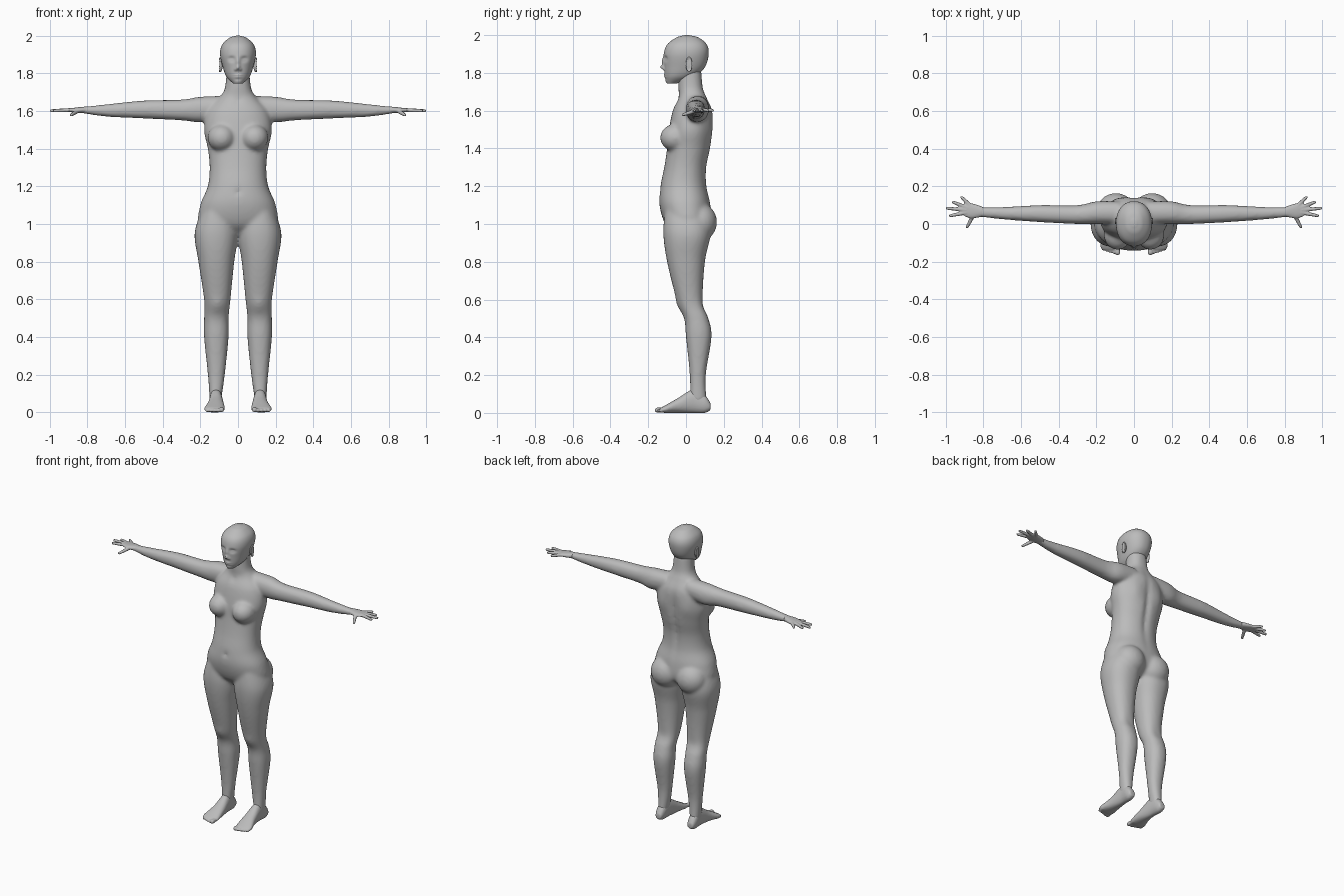
import bpy, bmesh, math
from mathutils import Vector

if "Cube" in bpy.data.objects:
    bpy.data.objects.remove(bpy.data.objects["Cube"], do_unlink=True)

grey = bpy.data.materials.new("plain_grey")
grey.use_nodes = True
grey.diffuse_color = (0.5, 0.5, 0.5, 1)
shader = next(node for node in grey.node_tree.nodes if node.type == "BSDF_PRINCIPLED")
shader.inputs["Base Color"].default_value = grey.diffuse_color

FRONT, BACK = -1, 1
SIDES = {"left": 1, "right": -1}


def spline_rows(rows, steps):
    """Smoothly interpolated copies of the cross-section rows."""
    vectors = [Vector(row) for row in rows]
    padded = [vectors[0]] + vectors + [vectors[-1]]
    result = []
    for first in range(len(vectors) - 1):
        before, start, end, after = padded[first:first + 4]
        for step in range(steps):
            t = step / steps
            leave, arrive = (end - before) / 2, (after - start) / 2
            ease = t * t * (3 - 2 * t)
            result.append(start.lerp(end, ease) + leave * t * (1 - t) ** 2 - arrive * t * t * (1 - t))
    return result + [vectors[-1]]


def rounded(low, high, wave, power):
    """Coordinate of a squarish oval between two limits."""
    return (low + high) / 2 + (high - low) / 2 * math.copysign(abs(wave) ** (2 / power), wave)


def loft(bm, rows, axis="z", side=1, power=2.2, segments=48, steps=8, relief=()):
    """Skin rounded sections; a row is position, then low and high of both cross axes."""
    rings = []
    for along, a_low, a_high, b_low, b_high in spline_rows(rows, steps):
        ring = []
        for index in range(segments):
            angle = math.tau * index / segments
            a = rounded(a_low, a_high, math.cos(angle), power)
            b = rounded(b_low, b_high, math.sin(angle), power)
            point = Vector({"x": (along, a, b), "y": (a, along, b), "z": (a, b, along)}[axis])
            # soft relief pushed along y on the front or the back
            for facing, x, z, width, height, push in relief:
                if math.sin(angle) * facing > 0:
                    distance = ((abs(point.x) - x) / width) ** 2 + ((point.z - z) / height) ** 2
                    point.y += push * math.exp(-distance) * min(1, abs(math.sin(angle)) * 2)
            point.x *= side
            ring.append(bm.verts.new(point))
        rings.append(ring)
    for lower, upper in zip(rings, rings[1:]):
        for index in range(segments):
            following = (index + 1) % segments
            bm.faces.new((lower[index], lower[following], upper[following], upper[index]))
    bm.faces.new(rings[0][::-1])
    bm.faces.new(rings[-1])
    return [vert for ring in rings for vert in ring]


def ball(bm, centre, radii, side, detail):
    """An ellipsoid lofted from level rings."""
    rows = []
    for index in range(detail):
        angle = math.pi * (index + 0.5) / detail
        wide, deep = radii[0] * math.sin(angle), radii[1] * math.sin(angle)
        rows.append((centre[2] - radii[2] * math.cos(angle), centre[0] - wide, centre[0] + wide,
                     centre[1] - deep, centre[1] + deep))
    loft(bm, rows, side=side, power=2, segments=detail * 2, steps=1)


def digit(bm, start, end, thick, thin, side):
    """A finger or toe: a tapering tube with a round tip."""
    length = (end - start).length
    outline = [(0, thick), (length / 2, thick * 0.9), (length - thin, thin),
               (length - thin * 0.3, thin * 0.7), (length, thin * 0.1)]
    turn = (end - start).to_track_quat("X", "Z")
    for vert in loft(bm, [(x, -r, r, -r, r) for x, r in outline], "x", power=2, segments=16, steps=4):
        vert.co = start + turn @ vert.co
        vert.co.x *= side


def finish(bm, name, voxel=None, smoothing=0):
    """Make the object; with a voxel size, fuse its pieces into one skin."""
    bmesh.ops.recalc_face_normals(bm, faces=bm.faces[:])
    mesh = bpy.data.meshes.new(name)
    bm.to_mesh(mesh)
    bm.free()
    mesh.materials.append(grey)
    mesh.polygons.foreach_set("use_smooth", [True] * len(mesh.polygons))
    obj = bpy.data.objects.new(name, mesh)
    bpy.context.collection.objects.link(obj)
    if voxel:
        fuse = obj.modifiers.new("fuse", "REMESH")
        fuse.mode = "VOXEL"
        fuse.voxel_size = voxel
        fuse.use_smooth_shade = True
        relax = obj.modifiers.new("relax", "SMOOTH")
        relax.factor = 0.5
        relax.iterations = smoothing


def symmetric(rows):
    """Rows of height, half width, front, back turned into loft rows."""
    return [(z, -half, half, front, back) for z, half, front, back in rows]


# torso and neck
torso = [(.94, .06, -.05, .07), (1, .2, -.11, .13), (1.1, .2, -.14, .13), (1.2, .16, -.135, .11),
         (1.3, .15, -.115, .11), (1.4, .16, -.1, .13), (1.5, .18, -.09, .14), (1.6, .16, -.07, .14),
         (1.67, .1, -.04, .11), (1.72, .07, -.04, .09), (1.82, .06, -.04, .08)]
spine = (BACK, 0, 1.4, .02, .2, -.014)
shoulder_blade = (BACK, .09, 1.5, .04, .06, .008)
navel = (FRONT, 0, 1.17, .012, .014, .012)
collar_hollow = (FRONT, 0, 1.65, .014, .014, .008)

# leg: height, inner, outer, front, back
leg = [(1.08, .03, .19, -.11, .11), (.95, 0, .23, -.12, .13), (.8, .02, .21, -.1, .1),
       (.6, .04, .18, -.05, .09), (.5, .05, .18, -.01, .12), (.4, .05, .18, 0, .135),
       (.2, .07, .16, .02, .105), (.06, .09, .15, .02, .11)]
kneecap = (FRONT, .11, .57, .03, .04, -.008)
knee_hollow = (BACK, .11, .56, .03, .05, -.006)

# arm: distance out, front, back, underside, top
arm = [(.08, 0, .12, 1.56, 1.68), (.2, 0, .12, 1.54, 1.675), (.3, 0, .1, 1.55, 1.66),
       (.5, .01, .1, 1.56, 1.655), (.7, .025, .09, 1.57, 1.635), (.84, .04, .09, 1.59, 1.62)]

bm = bmesh.new()
loft(bm, symmetric(torso), segments=80, steps=6, relief=[spine, shoulder_blade, navel, collar_hollow])
for side in SIDES.values():
    loft(bm, leg, side=side, relief=[kneecap, knee_hollow])
    loft(bm, arm, "x", side)
    ball(bm, (.087, -.056, 1.457), (.074, .081, .072), side, 16)  # breast
    ball(bm, (.096, .074, 1.01), (.1, .09, .1), side, 16)  # buttock
finish(bm, "body", .01, 7)

# head
head = [(1.745, .025, -.1, -.045), (1.78, .06, -.11, .045), (1.83, .08, -.115, .1), (1.9, .095, -.117, .12),
        (1.95, .085, -.1, .11), (1.985, .05, -.055, .07), (1.997, .02, -.02, .03), (2, .003, 0, .01)]
nose_bridge = (FRONT, 0, 1.86, .011, .024, -.01)
nose_tip = (FRONT, 0, 1.83, .011, .012, -.019)
nostril = (FRONT, .013, 1.82, .007, .008, -.008)
eye_socket = (FRONT, .034, 1.875, .017, .012, .013)
eyelid = (FRONT, .034, 1.873, .012, .006, -.007)
lips = (FRONT, 0, 1.784, .02, .01, -.008)
mouth_line = (FRONT, 0, 1.784, .022, .003, .005)
chin = (FRONT, 0, 1.755, .02, .01, -.004)
bm = bmesh.new()
loft(bm, symmetric(head), segments=112, steps=12,
     relief=[nose_bridge, nose_tip, nostril, eye_socket, eyelid, lips, mouth_line, chin])
finish(bm, "head")

# palm: distance out, front, back, underside, top
palm = [(.8, .04, .09, 1.588, 1.624), (.86, .03, .11, 1.59, 1.618), (.9, .04, .11, 1.596, 1.612)]
knuckle_hub = Vector((.84, .07, 1.606))
# spread angle, reach and drop, from little finger to thumb
fingers = [(44, .11, .005), (21, .135, .005), (5, .16, .005), (-11, .145, .005), (-62, .105, .03)]

# foot: distance back, inner, outer, sole, top
foot = [(.13, .1, .14, .015, .05), (.1, .09, .15, 0, .095), (.04, .085, .15, 0, .125),
        (-.04, .075, .16, 0, .08), (-.11, .07, .18, 0, .04), (-.135, .08, .17, .005, .026)]

for label, side in SIDES.items():
    bm = bmesh.new()
    loft(bm, palm, "x", side, segments=32)
    for degrees, reach, drop in fingers:
        angle = math.radians(degrees)
        tip = knuckle_hub + Vector((math.cos(angle) * reach, math.sin(angle) * reach, -drop))
        digit(bm, knuckle_hub.lerp(tip, 0.3), tip, .011, .008, side)
    finish(bm, label + "_hand", .005, 2)

    bm = bmesh.new()
    loft(bm, foot, "y", side, segments=32)
    for index in range(5):
        radius = .01 if index else .014
        x = .087 + .019 * index
        start, tip = Vector((x, -.1, radius + .004)), Vector((x, -.166 + .006 * index, radius))
        digit(bm, start, tip, radius, radius, side)
    finish(bm, label + "_foot", .006, 2)

    # ear: a rounded rim around a thinner bowl
    bm = bmesh.new()
    ball(bm, (.09, .016, 1.845), (.009, .016, .036), side, 12)
    for index in range(24):
        angle = math.tau * index / 24
        rim = (.096, .016 + .014 * math.cos(angle), 1.845 + .036 * math.sin(angle))
        ball(bm, rim, [.005] * 3, side, 6)
    finish(bm, label + "_ear", .004, 2)
